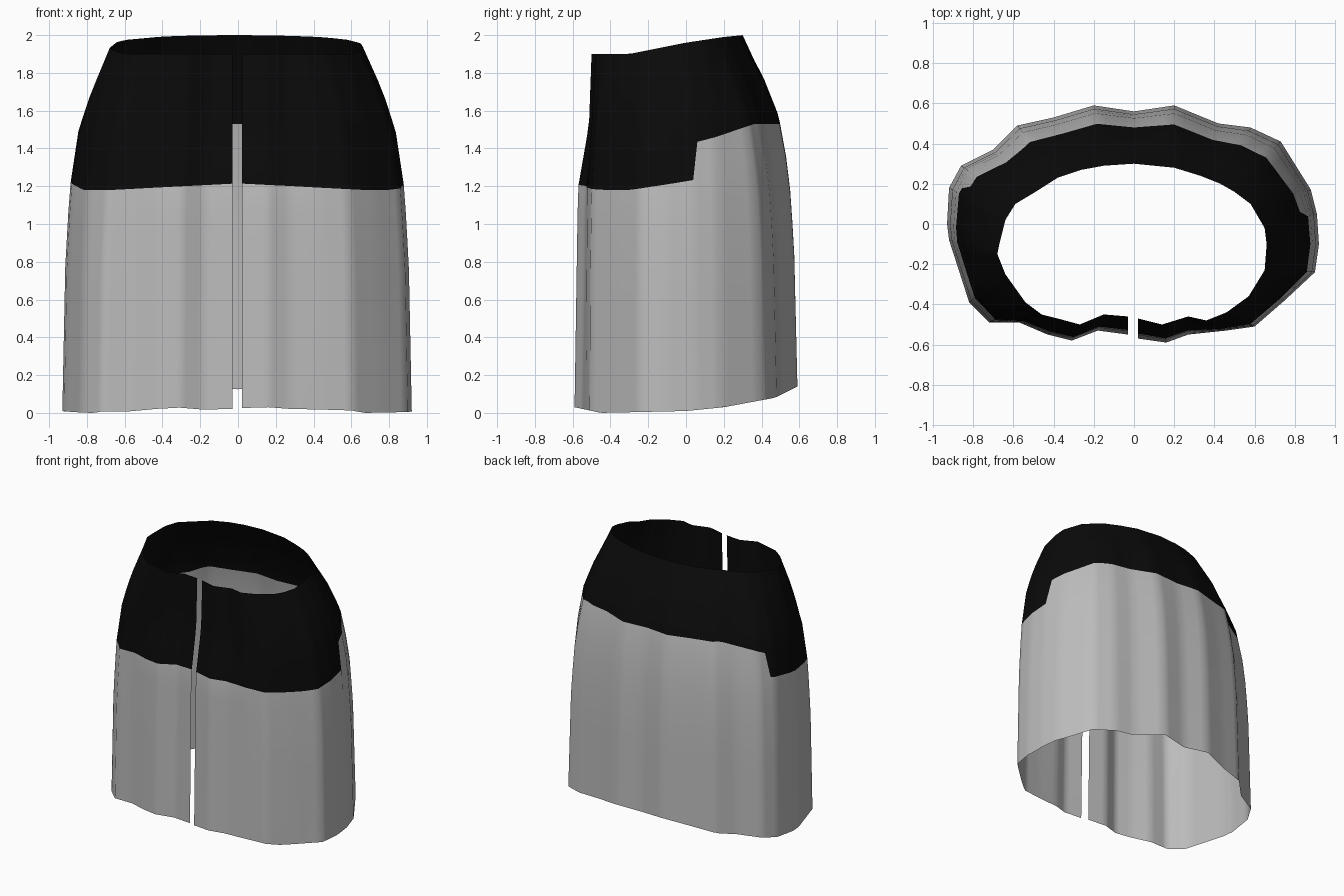
import bpy
import bmesh

cube = bpy.data.objects.get("Cube")
if cube:
    bpy.data.objects.remove(cube, do_unlink=True)


def make_material(name, color):
    mat = bpy.data.materials.new(name)
    mat.use_nodes = True
    mat.diffuse_color = color
    shader = next(n for n in mat.node_tree.nodes if n.type == "BSDF_PRINCIPLED")
    shader.inputs["Base Color"].default_value = color
    shader.inputs["Roughness"].default_value = 0.8
    return mat


def interpolate(keys, value):
    """Piecewise linear lookup in a list of (input, output) pairs."""
    if value <= keys[0][0]:
        return keys[0][1]
    for (a, fa), (b, fb) in zip(keys, keys[1:]):
        if value <= b:
            return fa + (fb - fa) * (value - a) / (b - a)
    return keys[-1][1]


def subdivide(ring, steps):
    """Add evenly spaced points between neighbours, in metres."""
    points = []
    for (ax, ay), (bx, by) in zip(ring, ring[1:]):
        for i in range(steps):
            t = i / steps
            points.append(((ax + (bx - ax) * t) / 100, (ay + (by - ay) * t) / 100))
    points.append((ring[-1][0] / 100, ring[-1][1] / 100))
    return points


# Hem and waist outlines in hundredths, from one side of the front slit to the other
HEM = [(2, -57), (16, -59), (27, -55), (46, -53), (60, -51), (75, -38),
       (90, -24), (92, -10), (91, 5), (88, 17), (73, 41), (58, 48),
       (42, 50), (20, 59), (0, 56), (-20, 59), (-40, 53), (-58, 49),
       (-70, 37), (-86, 29), (-92, 18), (-93, 0), (-92, -8), (-82, -39),
       (-72, -49), (-57, -49), (-43, -55), (-31, -58), (-18, -53), (-3, -55)]
WAIST = [(2, -47), (14, -50), (27, -46), (36, -48), (46, -44), (57, -36),
         (65, -23), (66, -10), (65, -2), (58, 10), (50, 16), (43, 20),
         (33, 24), (20, 28), (0, 30), (-15, 29), (-26, 27), (-38, 23),
         (-49, 16), (-59, 10), (-64, 2), (-67, -10), (-68, -15), (-64, -25),
         (-54, -39), (-46, -45), (-38, -47), (-27, -50), (-15, -45), (-3, -46)]

# Height of the hem and waist edges by depth
HEM_HEIGHT = [(-0.59, 0.03), (-0.45, 0.0), (0, 0.01), (0.2, 0.03), (0.47, 0.08), (0.59, 0.14)]
WAIST_HEIGHT = [(-0.5, 1.9), (-0.3, 1.9), (0, 1.96), (0.2, 1.99), (0.3, 2.0)]

# Inward taper from hem to waist by relative height
SIDE_TAPER = [(0, 0), (0.4, 0.06), (0.61, 0.15), (0.77, 0.33), (0.88, 0.6), (1, 1)]
FRONT_TAPER = [(0, 0), (0.62, 0.2), (0.8, 0.85), (1, 1)]


def seam_height(x, y):
    """Edge of the dark yoke: low in front, stepping up at the sides."""
    step = 0.06 if x > 0 else 0.22
    if y < step:
        return 1.215 - 0.035 * min(1, abs(x) / 0.7) + 0.15 * max(0, y + 0.3)
    return 1.43 + 0.1 * min(1, (y - step) / (0.45 - step))


LOWER_ROWS, UPPER_ROWS = 8, 8


def column(bm, hem, waist):
    """One vertical line of vertices from hem to waist."""
    low, high = interpolate(HEM_HEIGHT, hem[1]), interpolate(WAIST_HEIGHT, waist[1])
    seam = seam_height(*hem)
    heights = [low + (seam - low) * i / LOWER_ROWS for i in range(LOWER_ROWS)]
    heights += [seam + (high - seam) * i / UPPER_ROWS for i in range(UPPER_ROWS + 1)]
    front = max(0, min(1, (0.6 - abs(hem[0])) / 0.3)) if hem[1] < 0 else 0
    verts = []
    for z in heights:
        s = (z - low) / (high - low)
        t = front * interpolate(FRONT_TAPER, s) + (1 - front) * interpolate(SIDE_TAPER, s)
        x, y = (h + (w - h) * t for h, w in zip(hem, waist))
        verts.append(bm.verts.new((x, y, z)))
    return verts


# Skirt shell, open at hem, waist and front slit
bm = bmesh.new()
columns = [column(bm, h, w) for h, w in zip(subdivide(HEM, 4), subdivide(WAIST, 4))]
for left, right in zip(columns, columns[1:]):
    for row in range(LOWER_ROWS + UPPER_ROWS):
        face = bm.faces.new((left[row], right[row], right[row + 1], left[row + 1]))
        face.material_index = 1 if row >= LOWER_ROWS else 0
        face.smooth = True

mesh = bpy.data.meshes.new("skirt")
bm.to_mesh(mesh)
bm.free()
mesh.materials.append(make_material("light grey cloth", (0.5, 0.5, 0.5, 1)))
mesh.materials.append(make_material("black yoke cloth", (0.003, 0.003, 0.003, 1)))
skirt = bpy.data.objects.new("skirt", mesh)
bpy.context.collection.objects.link(skirt)
